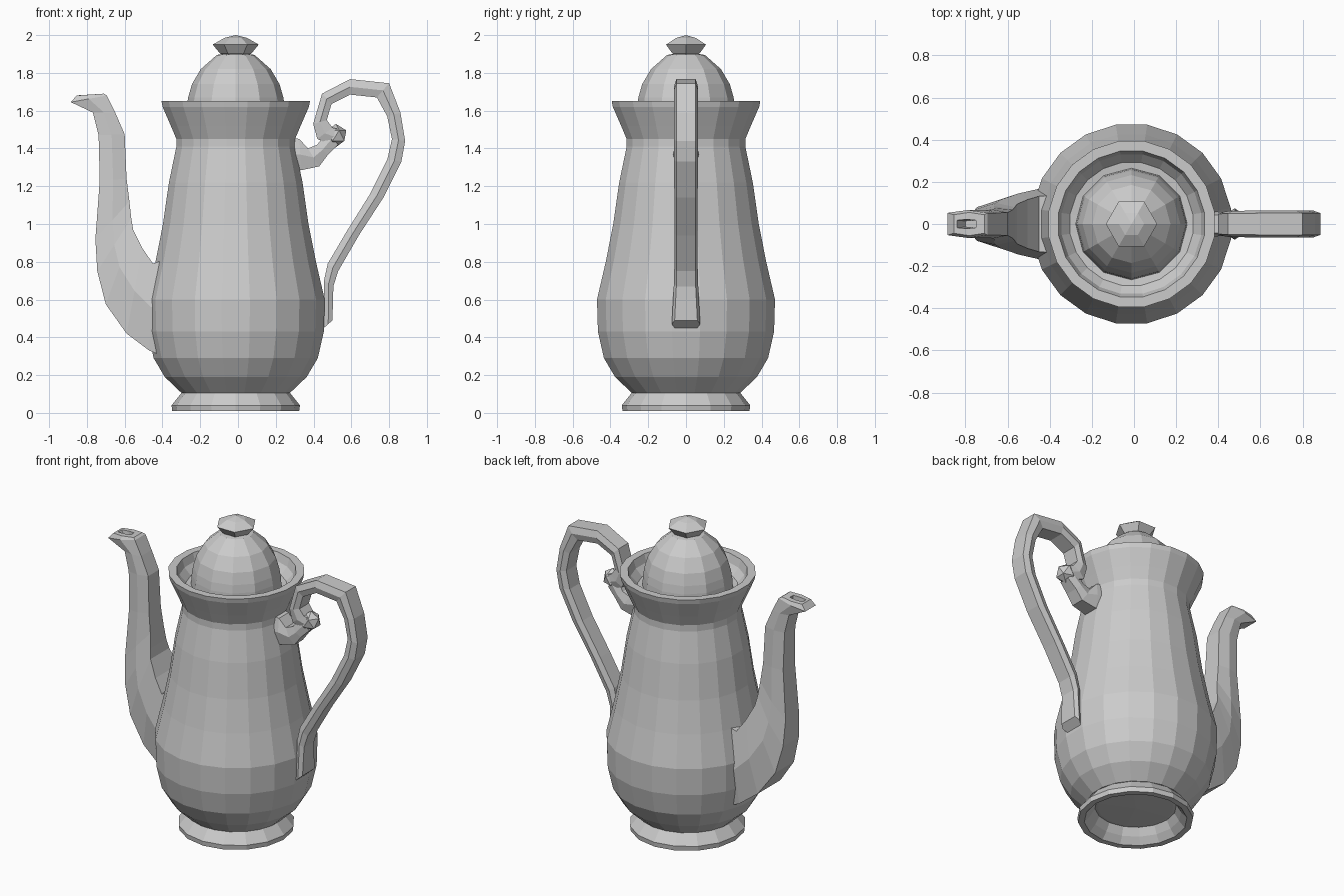
import bpy, bmesh, math

AXIS_X = -0.012


def make(name, verts, faces):
    mesh = bpy.data.meshes.new(name)
    mesh.from_pydata(verts, [], faces)
    bm = bmesh.new()
    bm.from_mesh(mesh)
    bmesh.ops.remove_doubles(bm, verts=bm.verts, dist=0.0005)
    bmesh.ops.recalc_face_normals(bm, faces=bm.faces)
    bm.to_mesh(mesh)
    bm.free()
    obj = bpy.data.objects.new(name, mesh)
    bpy.context.collection.objects.link(obj)
    return obj


def bridge(count, sides):
    return [(r * sides + i, r * sides + (i + 1) % sides,
             (r + 1) * sides + (i + 1) % sides, (r + 1) * sides + i)
            for r in range(count - 1) for i in range(sides)]


def lathe(name, profile, sides, turn=0.0):
    """Revolve (radius, z) points around the pot axis."""
    verts = []
    for r, z in profile:
        for i in range(sides):
            a = 2 * math.pi * i / sides + turn
            verts.append((AXIS_X + r * math.cos(a), r * math.sin(a), z))
    return make(name, verts, bridge(len(profile), sides))


def loft(name, stations, corner, cap_end=True):
    """Six-sided tube; each station is (outer x, z, inner x, z, half width)."""
    verts = []
    for ox, oz, ix, iz, w in stations:
        mx, mz = (ox + ix) / 2, (oz + iz) / 2
        c = w * corner
        verts += [(ox, -c, oz), (mx, -w, mz), (ix, -c, iz),
                  (ix, c, iz), (mx, w, mz), (ox, c, oz)]
    faces = bridge(len(stations), 6)
    faces.append(tuple(range(6)))
    if cap_end:
        faces.append(tuple(range(len(verts) - 6, len(verts))))
    return make(name, verts, faces)


# Pot body with flared rim and the inner ledge under the lid
lathe("body", [
    (0, 0.09), (0.22, 0.095), (0.29, 0.105), (0.38, 0.19), (0.44, 0.29),
    (0.472, 0.43), (0.477, 0.60), (0.43, 0.80), (0.39, 1.0), (0.358, 1.22),
    (0.318, 1.41), (0.318, 1.45), (0.348, 1.52), (0.392, 1.62),
    (0.398, 1.65), (0.35, 1.65), (0.335, 1.60), (0.295, 1.555),
    (0.25, 1.55)], 20, math.pi / 20)

# Hollow flared foot
lathe("foot", [
    (0.23, 0.11), (0.288, 0.105), (0.34, 0.04), (0.336, 0.01),
    (0.30, 0.01), (0.265, 0.05), (0.23, 0.11)], 16)

# Domed lid
lathe("lid", [
    (0.265, 1.55), (0.26, 1.62), (0.252, 1.67), (0.232, 1.74),
    (0.185, 1.82), (0.10, 1.895), (0.0, 1.91)], 12)

# Faceted lid knob
lathe("lid_knob", [
    (0, 1.885), (0.065, 1.89), (0.085, 1.905), (0.122, 1.95),
    (0.06, 1.985), (0, 2.0)], 6)

# Swan-neck spout, ending in a small sunken hole
loft("spout", [
    (-0.42, 0.31, -0.36, 0.82, 0.17),
    (-0.47, 0.33, -0.45, 0.79, 0.165),
    (-0.59, 0.42, -0.505, 0.87, 0.145),
    (-0.70, 0.575, -0.555, 0.97, 0.118),
    (-0.745, 0.75, -0.565, 1.03, 0.10),
    (-0.755, 0.92, -0.575, 1.12, 0.085),
    (-0.732, 1.23, -0.59, 1.24, 0.075),
    (-0.738, 1.47, -0.60, 1.475, 0.068),
    (-0.768, 1.59, -0.65, 1.59, 0.066),
    (-0.885, 1.645, -0.695, 1.68, 0.066),
    (-0.855, 1.68, -0.71, 1.69, 0.055),
    (-0.84, 1.682, -0.75, 1.687, 0.022),
    (-0.80, 1.62, -0.74, 1.62, 0.018)], 0.8)

# Tall looped handle
loft("handle", [
    (0.50, 0.49, 0.455, 0.45, 0.075),
    (0.505, 0.67, 0.455, 0.70, 0.064),
    (0.53, 0.75, 0.475, 0.79, 0.062),
    (0.64, 0.94, 0.575, 0.96, 0.062),
    (0.77, 1.14, 0.70, 1.16, 0.062),
    (0.865, 1.33, 0.79, 1.34, 0.063),
    (0.885, 1.44, 0.815, 1.45, 0.064),
    (0.86, 1.59, 0.79, 1.57, 0.064),
    (0.80, 1.745, 0.735, 1.67, 0.064),
    (0.593, 1.767, 0.593, 1.685, 0.064),
    (0.445, 1.69, 0.495, 1.635, 0.062),
    (0.398, 1.53, 0.47, 1.55, 0.060),
    (0.42, 1.45, 0.50, 1.51, 0.058),
    (0.49, 1.42, 0.54, 1.50, 0.05)], 0.8)

# Bracket joining the handle to the pot
loft("handle_bracket", [
    (0.28, 1.28, 0.27, 1.46, 0.07),
    (0.335, 1.285, 0.325, 1.45, 0.066),
    (0.43, 1.305, 0.37, 1.40, 0.058),
    (0.475, 1.365, 0.42, 1.42, 0.055),
    (0.53, 1.42, 0.47, 1.49, 0.045)], 0.75)

# Scroll bud at the curl of the handle
bpy.ops.mesh.primitive_ico_sphere_add(
    subdivisions=1, radius=0.062, location=(0.518, 0, 1.468))
bpy.context.object.name = "handle_scroll"
